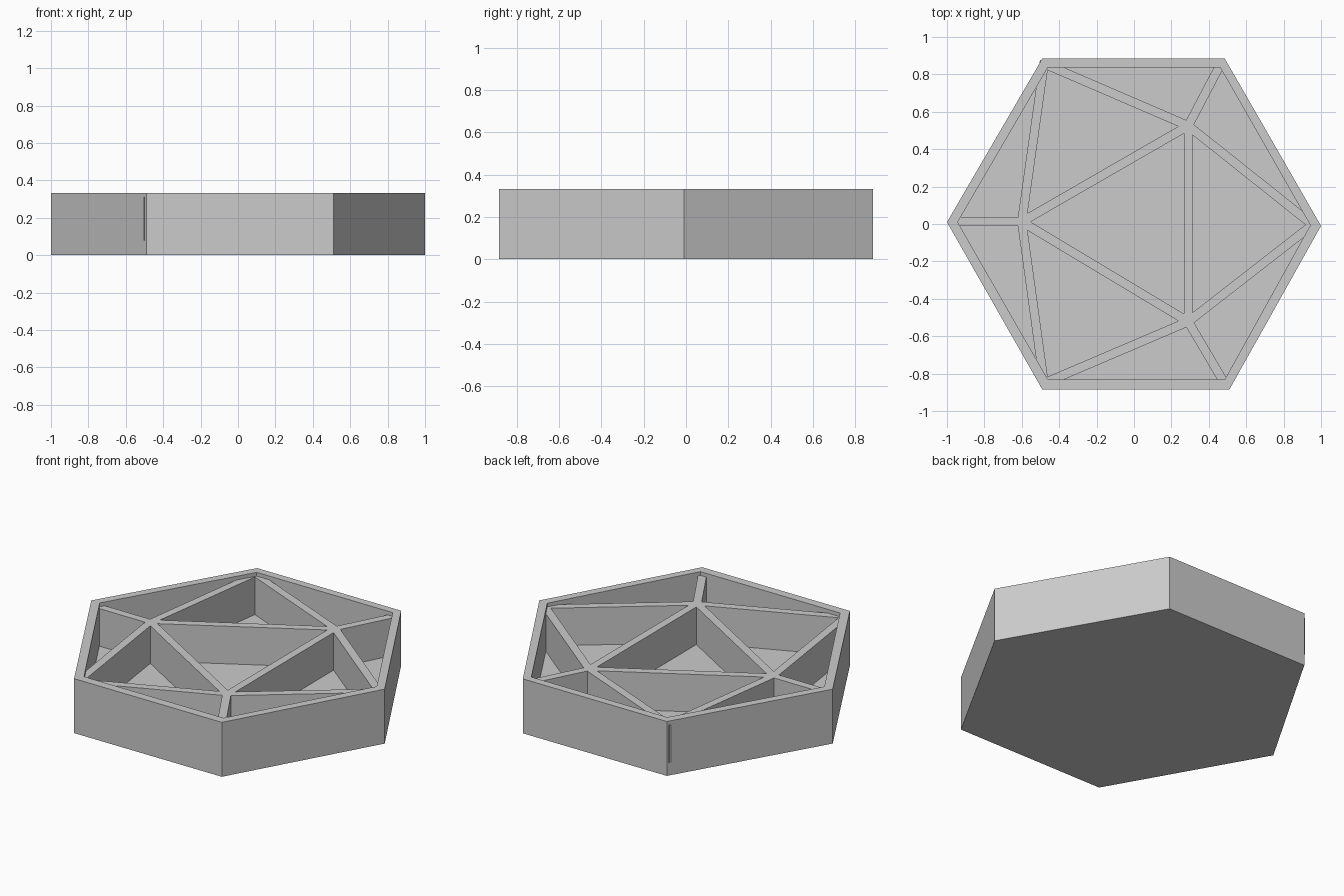
import bpy, bmesh
from mathutils import Vector

cube = bpy.data.objects.get("Cube")
if cube:
    bpy.data.objects.remove(cube, do_unlink=True)

HEIGHT, FLOOR, RIB_TOP, RIB_WIDTH = 0.333, 0.08, 0.31, 0.048

grey = bpy.data.materials.new("plain grey")
grey.use_nodes = True
colour = (0.6, 0.6, 0.6, 1)
grey.diffuse_color = colour
grey.node_tree.nodes["Principled BSDF"].inputs["Base Color"].default_value = colour


def prism(name, outline, z0, z1):
    """Extrude a closed outline from z0 to z1."""
    bm = bmesh.new()
    face = bm.faces.new([bm.verts.new((p[0], p[1], z0)) for p in outline])
    top = bmesh.ops.extrude_face_region(bm, geom=[face])["geom"]
    bmesh.ops.translate(bm, vec=(0, 0, z1 - z0),
                        verts=[g for g in top if isinstance(g, bmesh.types.BMVert)])
    bmesh.ops.recalc_face_normals(bm, faces=bm.faces[:])
    mesh = bpy.data.meshes.new(name)
    bm.to_mesh(mesh)
    bm.free()
    mesh.materials.append(grey)
    obj = bpy.data.objects.new(name, mesh)
    bpy.context.collection.objects.link(obj)
    return obj


def combine(target, tool, operation):
    """Apply a boolean and discard the tool."""
    mod = target.modifiers.new("combine", 'BOOLEAN')
    mod.object, mod.operation, mod.solver = tool, operation, 'EXACT'
    bpy.context.view_layer.objects.active = target
    bpy.ops.object.modifier_apply(modifier=mod.name)
    bpy.data.objects.remove(tool, do_unlink=True)


def rib(start, end):
    a, b = Vector(start), Vector(end)
    d = (b - a).normalized() * RIB_WIDTH / 2
    side = Vector((-d.y, d.x))
    return prism("rib", [a - side, b - side, b + side, a + side], FLOOR - 0.001, RIB_TOP)


# Hexagonal tray with a hollow
outer = [(-1, 0.01), (-0.49, -0.885), (0.51, -0.885), (1, -0.01), (0.485, 0.885), (-0.49, 0.885)]
inner = [(-0.943, 0.01), (-0.46, -0.832), (0.485, -0.832), (0.943, -0.006), (0.46, 0.838), (-0.46, 0.838)]
tray = prism("ribbed_hexagonal_tray", outer, 0, HEIGHT)
combine(tray, prism("hollow", inner, FLOOR, HEIGHT + 0.1), 'DIFFERENCE')

# Central triangle of ribs, and three ribs from each corner out to the wall
left, back, front = (-0.6, 0.012), (0.29, 0.525), (0.29, -0.522)
ribs = [(left, back), (back, front), (front, left)]
spokes = {
    left: [(-0.97, 0.013), (-0.479, 0.873), (-0.479, -0.866)],
    back: [(-0.46, 0.848), (0.463, 0.855), (0.95, 0.0)],
    front: [(-0.46, -0.842), (0.485, -0.853), (0.95, -0.008)],
}
ribs += [(node, end) for node, ends in spokes.items() for end in ends]
for start, end in ribs:
    combine(tray, rib(start, end), 'UNION')
